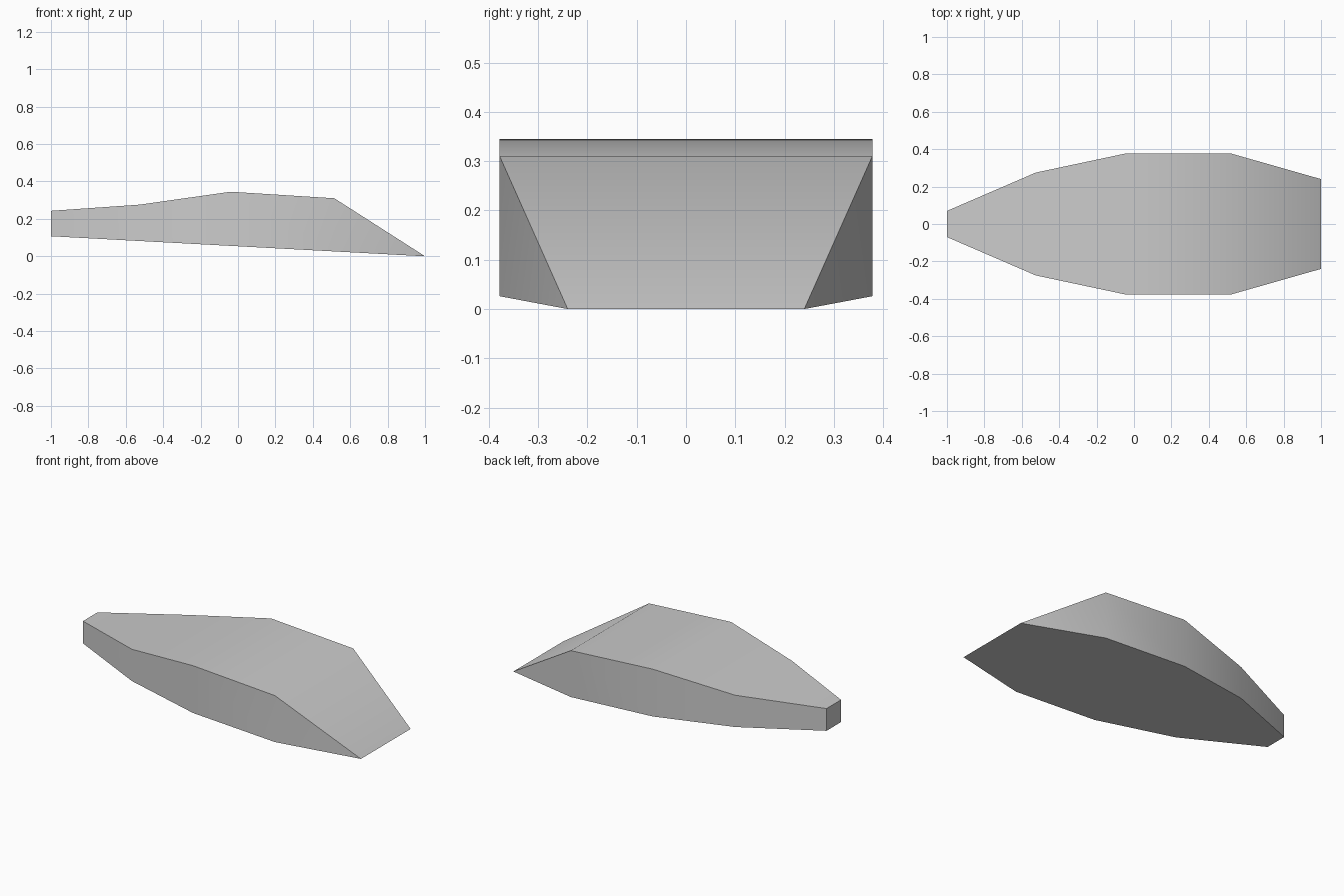
import bpy
import bmesh
import math

cube = bpy.data.objects.get("Cube")
if cube:
    bpy.data.objects.remove(cube, do_unlink=True)

# One plain grey for the whole hull
grey = bpy.data.materials.new("light grey")
grey.use_nodes = True
colour = (0.6, 0.6, 0.6, 1)
grey.diffuse_color = colour
grey.node_tree.nodes["Principled BSDF"].inputs["Base Color"].default_value = colour

# Hull stations along the length: x, half width, deck height
stations = [(-1, 0.07, 0.243), (-0.525, 0.275, 0.276), (-0.04, 0.378, 0.345),
            (0.515, 0.378, 0.31), (1, 0.24, 0)]


def keel_height(x):
    """The underside is one flat plane, sloping down to the wide end."""
    return 0.107 * (1 - x) / 2


bm = bmesh.new()
rings = []
for x, half, deck in stations:
    low = [bm.verts.new((x, side * half, keel_height(x))) for side in (-1, 1)]
    high = [bm.verts.new((x, side * half, deck)) for side in (1, -1)]
    rings.append(low + high)

# Deck, side walls and narrow end cap
for a, b in zip(rings, rings[1:]):
    for i, j in ((1, 2), (2, 3), (3, 0)):
        bm.faces.new((a[i], a[j], b[j], b[i]))
bm.faces.new(rings[0])

# Single flat underside
bm.faces.new([r[0] for r in rings] + [r[1] for r in reversed(rings)])

# Close the wide end to a sharp edge
bmesh.ops.remove_doubles(bm, verts=bm.verts, dist=0.001)
bmesh.ops.recalc_face_normals(bm, faces=bm.faces)

mesh = bpy.data.meshes.new("hull")
bm.to_mesh(mesh)
bm.free()
mesh.materials.append(grey)
hull = bpy.data.objects.new("hull", mesh)
bpy.context.collection.objects.link(hull)

# Smooth the gentle bends and keep the hard edges
bpy.ops.object.select_all(action="DESELECT")
hull.select_set(True)
bpy.context.view_layer.objects.active = hull
bpy.ops.object.shade_smooth_by_angle(angle=math.radians(30))
